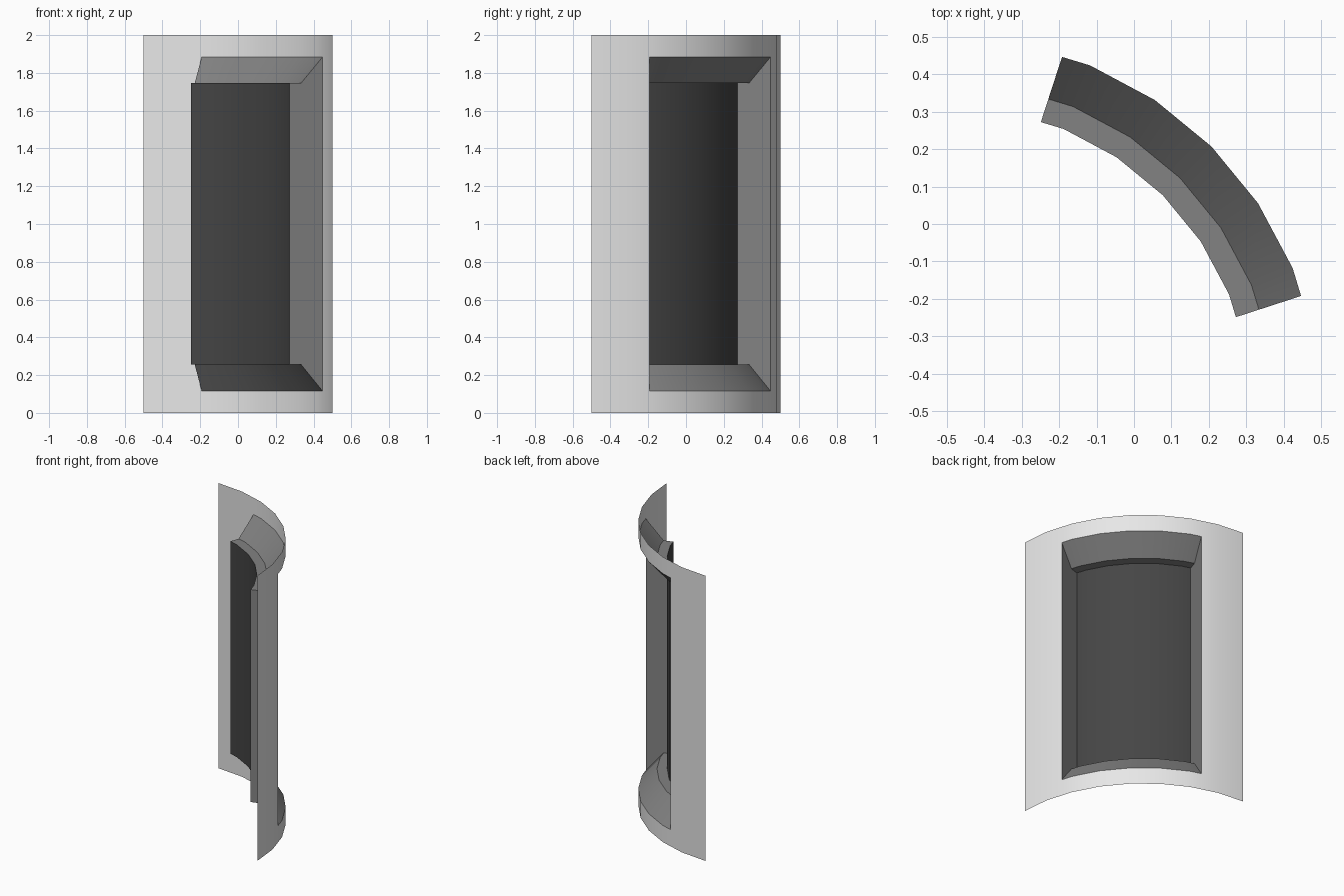
import bpy, bmesh
from math import cos, sin, radians, pi

if "Cube" in bpy.data.objects:
    bpy.data.objects.remove(bpy.data.objects["Cube"], do_unlink=True)

STEP = pi / 16                       # facet angle of the quarter-round wall
A0, A1 = radians(18), radians(72)    # angular limits of the opening
R_WALL, R_MID, R_PANEL = 1.0, 0.881, 0.816
Z_TOP = 2.0
OPEN_LO, OPEN_HI = 0.117, 1.883      # opening in the wall
PANE_LO, PANE_HI = 0.256, 1.746      # recessed panel


def material(name, grey):
    mat = bpy.data.materials.new(name)
    mat.use_nodes = True
    colour = (grey, grey, grey, 1)
    mat.diffuse_color = colour
    bsdf = mat.node_tree.nodes["Principled BSDF"]
    bsdf.inputs["Base Color"].default_value = colour
    bsdf.inputs["Roughness"].default_value = 0.6
    return mat


def point(a, r, z):
    """Point on the faceted cylinder, kept on the flat of its facet."""
    middle = (min(int(a / STEP + 1e-6), 7) + 0.5) * STEP
    r *= cos(STEP / 2) / cos(a - middle)
    return (r * cos(a) - 0.5, r * sin(a) - 0.5, z)


def add_face(bm, points):
    bm.faces.new([bm.verts.new(point(*p)) for p in points])


def strip(bm, angles, low, high):
    """Curved band between two (radius, height) rims."""
    for a, b in zip(angles, angles[1:]):
        add_face(bm, [(a, *low), (b, *low), (b, *high), (a, *high)])


def finish(bm, name, mat):
    bmesh.ops.remove_doubles(bm, verts=bm.verts, dist=1e-4)
    mesh = bpy.data.meshes.new(name)
    bm.to_mesh(mesh)
    bm.free()
    mesh.materials.append(mat)
    mesh.shade_smooth()
    mesh.set_sharp_from_angle(angle=radians(30))
    obj = bpy.data.objects.new(name, mesh)
    bpy.context.collection.objects.link(obj)
    return obj


# Facet corners, with the jambs of the opening added
corners = sorted([i * STEP for i in range(9)] + [A0, A1])
opening = [a for a in corners if A0 <= a <= A1]
before = [a for a in corners if a <= A0]
after = [a for a in corners if a >= A1]

# Curved wall around the opening
bm = bmesh.new()
rows = (0, OPEN_LO, OPEN_HI, Z_TOP)
for lo, hi in zip(rows, rows[1:]):
    spans = [before, after] if lo == OPEN_LO else [corners]
    for span in spans:
        strip(bm, span, (R_WALL, lo), (R_WALL, hi))
finish(bm, "curved_wall", material("light grey", 0.8))

# Window surround: sloped sill and head, ledges and flat jambs
bm = bmesh.new()
rim = [(R_WALL, OPEN_LO), (R_MID, PANE_LO), (R_PANEL, PANE_LO),
       (R_PANEL, PANE_HI), (R_MID, PANE_HI), (R_WALL, OPEN_HI)]
for i in (0, 1, 3, 4):
    strip(bm, opening, rim[i], rim[i + 1])
add_face(bm, [(A0, *p) for p in rim])
add_face(bm, [(A1, *p) for p in reversed(rim)])
finish(bm, "window_surround", material("mid grey", 0.225))

# Recessed dark pane
bm = bmesh.new()
strip(bm, opening, (R_PANEL, PANE_LO), (R_PANEL, PANE_HI))
finish(bm, "window_pane", material("dark grey", 0.06))
